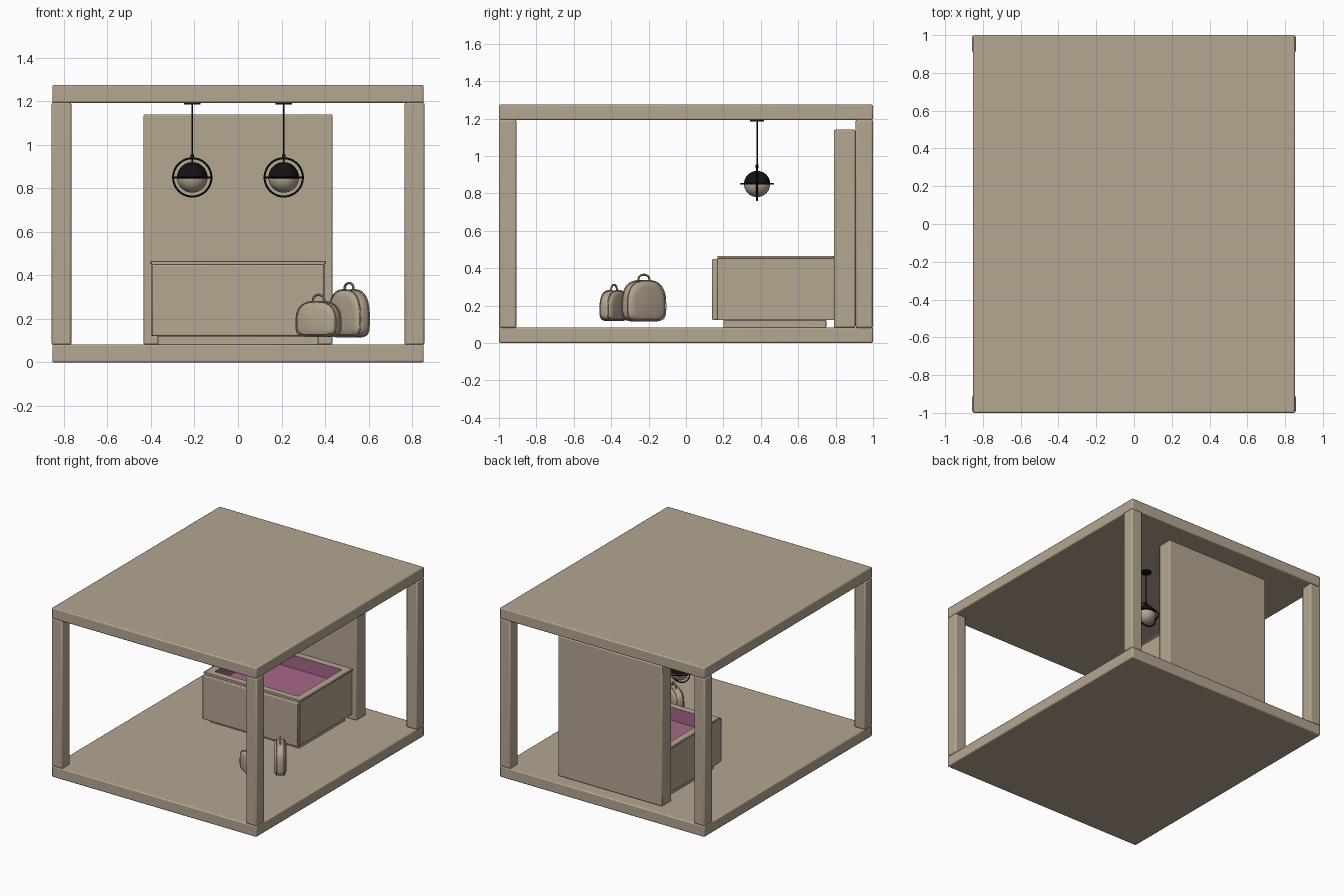
import bpy, bmesh, math
from mathutils import Matrix, Vector

if "Cube" in bpy.data.objects:
    bpy.data.objects.remove(bpy.data.objects["Cube"])


def material(name, rgb):
    m = bpy.data.materials.new(name)
    m.diffuse_color = (*rgb, 1)
    m.use_nodes = True
    m.node_tree.nodes["Principled BSDF"].inputs["Base Color"].default_value = m.diffuse_color
    return m


BEIGE = material("warm beige", (0.46, 0.38, 0.28))
PURPLE = material("dusty purple", (0.38, 0.14, 0.25))
BLACK = material("black", (0.006, 0.006, 0.006))


def finish(name, bm, mats, bevel=0.0, segs=2):
    bmesh.ops.recalc_face_normals(bm, faces=bm.faces)
    me = bpy.data.meshes.new(name)
    bm.to_mesh(me)
    bm.free()
    ob = bpy.data.objects.new(name, me)
    bpy.context.collection.objects.link(ob)
    for m in mats:
        me.materials.append(m)
    if bevel:
        mod = ob.modifiers.new("soft edges", 'BEVEL')
        mod.width, mod.segments, mod.limit_method = bevel, segs, 'ANGLE'
    bpy.ops.object.select_all(action='DESELECT')
    ob.select_set(True)
    bpy.context.view_layer.objects.active = ob
    bpy.ops.object.shade_smooth_by_angle(angle=math.radians(35))
    return ob


def box_mesh(lo, hi):
    lo, hi = Vector(lo), Vector(hi)
    bm = bmesh.new()
    bmesh.ops.create_cube(bm, size=1, matrix=Matrix.Translation((lo + hi) / 2)
                          @ Matrix.Diagonal((*(hi - lo), 1)))
    return bm


def box(name, lo, hi, bevel=0.006):
    return finish(name, box_mesh(lo, hi), [BEIGE], bevel)


def tube(name, pts, radius, mat, closed=False, sides=8):
    """Sweep a round section along a planar path."""
    bm = bmesh.new()
    pts = [Vector(p) for p in pts]
    n = len(pts)
    flat = (pts[n // 3] - pts[0]).cross(pts[2 * n // 3] - pts[0]).normalized()
    rings = []
    for i, p in enumerate(pts):
        a = pts[(i - 1) % n] if closed or i else p
        b = pts[(i + 1) % n] if closed or i < n - 1 else p
        side = (b - a).normalized().cross(flat)
        rings.append([bm.verts.new(p + radius * (side * math.cos(t) + flat * math.sin(t)))
                      for t in (k * math.tau / sides for k in range(sides))])
    for i in range(n if closed else n - 1):
        r, s = rings[i], rings[(i + 1) % n]
        for k in range(sides):
            bm.faces.new((r[k], r[(k + 1) % sides], s[(k + 1) % sides], s[k]))
    if not closed:
        bm.faces.new(rings[0])
        bm.faces.new(rings[-1])
    return finish(name, bm, [mat])


def cylinder(name, x, y, z0, z1, r):
    bm = bmesh.new()
    bmesh.ops.create_cone(bm, cap_ends=True, segments=24, radius1=r, radius2=r, depth=z1 - z0,
                          matrix=Matrix.Translation((x, y, (z0 + z1) / 2)))
    return finish(name, bm, [BLACK])


# Room frame: floor, roof, four corner posts
box("floor", (-0.853, -1, 0), (0.853, 1, 0.083), 0.008)
box("roof", (-0.853, -1, 1.192), (0.853, 1, 1.275), 0.008)
for sx, nx in ((-1, "left"), (1, "right")):
    for sy, ny in ((-1, "front"), (1, "back")):
        c = Vector((sx * 0.811, sy * 0.953, 0))
        box(f"{ny}_{nx}_post", c + Vector((-0.046, -0.046, 0.08)),
            c + Vector((0.046, 0.046, 1.195)), 0.01)

# Tall back panel
box("back_panel", (-0.434, 0.79, 0.082), (0.434, 0.905, 1.14), 0.008)

# Chest: plinth, front board, hollow body with purple lining, side trims
box("chest_plinth", (-0.37, 0.2, 0.082), (0.37, 0.75, 0.122), 0.003)
box("chest_front", (-0.395, 0.14, 0.122), (0.395, 0.17, 0.45), 0.006)
bm = box_mesh((-0.398, 0.168, 0.122), (0.398, 0.792, 0.465))
top = max(bm.faces, key=lambda f: f.calc_center_median().z)
bmesh.ops.inset_region(bm, faces=[top], thickness=0.072)
ext = bmesh.ops.extrude_discrete_faces(bm, faces=[top])["faces"]
pit = ext[0]
bmesh.ops.translate(bm, verts=pit.verts, vec=(0, 0, -0.1))
pit.material_index = 1
for e in pit.edges:
    for f in e.link_faces:
        f.material_index = 1
finish("chest_body", bm, [BEIGE, PURPLE], 0.003)
for s in (-1, 1):
    box("chest_trim", (s * 0.401 - 0.004, 0.168, 0.452), (s * 0.401 + 0.004, 0.79, 0.465), 0.002)

# Pendant lamps: canopy, cord, two-tone globe, crossed rings
for px in (-0.21, 0.21):
    py, pz = 0.38, 0.85
    cylinder("lamp_canopy", px, py, 1.185, 1.193, 0.038)
    cylinder("lamp_cord", px, py, 0.91, 1.187, 0.004)
    cylinder("lamp_socket", px, py, 0.935, 0.955, 0.008)
    bm = bmesh.new()
    bmesh.ops.create_uvsphere(bm, u_segments=40, v_segments=24, radius=0.07,
                              matrix=Matrix.Translation((px, py, pz)))
    for f in bm.faces:
        f.material_index = 1 if f.calc_center_median().z > pz else 0
    finish("lamp_globe", bm, [BEIGE, BLACK])
    circ = [(0.088 * math.cos(k * math.tau / 48), 0.088 * math.sin(k * math.tau / 48))
            for k in range(48)]
    tube("lamp_upright_ring", [(px + u, py, pz + v) for u, v in circ], 0.0045, BLACK, True)
    tube("lamp_level_ring", [(px + u, py + v, pz) for u, v in circ], 0.004, BLACK, True)


def bag(name, cx, cy, z0, width, height, thick, yaw):
    """Domed bag with soft edges, piping and a top handle."""
    place = Matrix.Translation((cx, cy, z0)) @ Matrix.Rotation(yaw, 4, 'Z')
    mid = 0.4 * height
    outline = []
    for k in range(48):
        t = k * math.tau / 48
        c, s = math.cos(t), math.sin(t)
        e = 2 / 2.6 if s > 0 else 2 / 4.5
        w = (height - mid if s > 0 else mid) * math.copysign(abs(s) ** e, s)
        u = width / 2 * math.copysign(abs(c) ** e, c)
        outline.append((u, mid + w))
    bm = bmesh.new()
    loops = []
    # cross-section steps: (scale of outline, share of half thickness)
    for sc, d in ((0.72, -1), (0.88, -0.88), (0.97, -0.6), (1, -0.25),
                  (1, 0.25), (0.97, 0.6), (0.88, 0.88), (0.72, 1)):
        loops.append([bm.verts.new(place @ Vector((u * sc, d * thick / 2, mid + (w - mid) * sc)))
                      for u, w in outline])
    for a, b in zip(loops, loops[1:]):
        for k in range(48):
            bm.faces.new((a[k], a[(k + 1) % 48], b[(k + 1) % 48], b[k]))
    bm.faces.new(loops[0])
    bm.faces.new(loops[-1])
    finish(name, bm, [BEIGE])
    for d in (-0.3, 0.3):
        tube(name + "_piping", [place @ Vector((u, d * thick, w)) for u, w in outline],
             0.003, BEIGE, True, 6)
    hw = width * 0.14
    arch = [(-hw, 0, height - 0.008)]
    arch += [(-hw * math.cos(k * math.pi / 12), 0, height + 0.008 + 0.023 * math.sin(k * math.pi / 12))
             for k in range(13)]
    arch += [(hw, 0, height - 0.008)]
    tube(name + "_handle", [place @ Vector(p) for p in arch], 0.0055, BEIGE)


bag("large_bag", 0.51, -0.225, 0.117, 0.25, 0.217, 0.085, math.atan2(-0.82, 0.575))
bag("small_bag", 0.37, -0.385, 0.12, 0.212, 0.16, 0.08, math.atan2(-0.5, 0.85))
